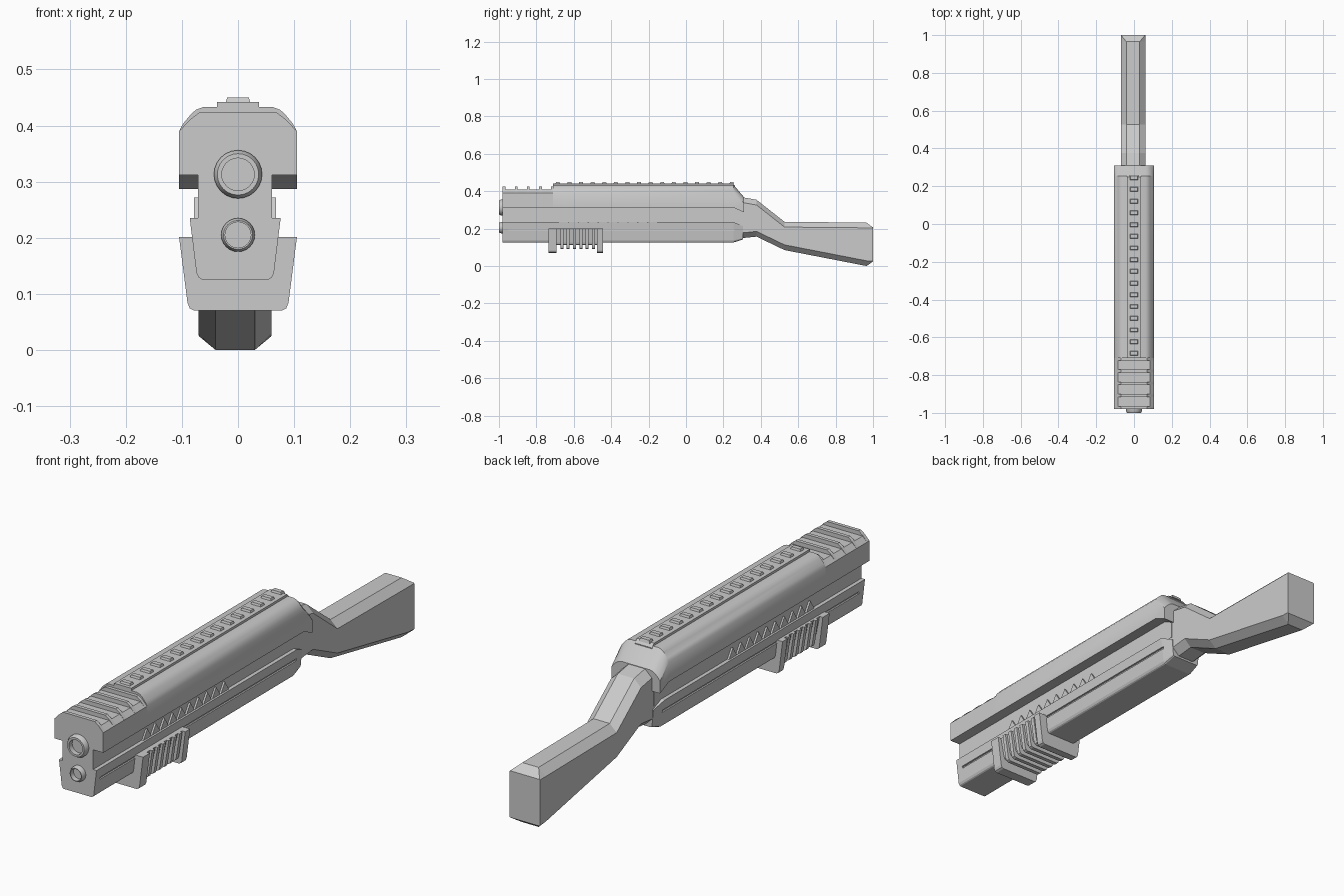
import bpy, bmesh, math

if "Cube" in bpy.data.objects:
    bpy.data.objects.remove(bpy.data.objects["Cube"])

CX = -0.005  # lower parts sit slightly off the centre line


def build(name, lofts):
    """Each loft is a list of rings of 3D points, skinned and capped."""
    bm = bmesh.new()
    for rings in lofts:
        vs = [[bm.verts.new(p) for p in ring] for ring in rings]
        n = len(vs[0])
        for a, b in zip(vs, vs[1:]):
            for i in range(n):
                j = (i + 1) % n
                bm.faces.new((a[i], a[j], b[j], b[i]))
        bm.faces.new(vs[0])
        bm.faces.new(vs[-1][::-1])
    bmesh.ops.recalc_face_normals(bm, faces=bm.faces)
    me = bpy.data.meshes.new(name)
    bm.to_mesh(me)
    bm.free()
    ob = bpy.data.objects.new(name, me)
    bpy.context.collection.objects.link(ob)
    return ob


def ring(y, half, cx=0.0):
    """Mirror a right-hand (x, z) half profile into a closed ring at y."""
    return ([(cx + x, y, z) for x, z in half] +
            [(cx - x, y, z) for x, z in reversed(half)])


def bar(half, y0, y1, cx=0.0):
    return [ring(y0, half, cx), ring(y1, half, cx)]


def box(x, z0, z1, y0, y1, cx=0.0):
    return bar([(x, z0), (x, z1)], y0, y1, cx)


def smooth(ob, angle):
    bpy.ops.object.select_all(action='DESELECT')
    ob.select_set(True)
    bpy.context.view_layer.objects.active = ob
    bpy.ops.object.shade_smooth_by_angle(angle=math.radians(angle))


# Upper cover with a sloping, downward-flared rear end
cover = [(0.105, 0.312), (0.105, 0.39), (0.098, 0.403), (0.084, 0.42),
         (0.075, 0.428), (0.062, 0.433)]
rear = [(0.105, 0.287), (0.105, 0.335), (0.098, 0.345), (0.084, 0.358),
        (0.075, 0.364), (0.062, 0.368)]
smooth(build("upper_cover", [[ring(-0.71, cover), ring(0.255, cover),
                              ring(0.31, rear)]]), 30)

# Lower front section of the cover and its cross ridges
nose = [(0.105, 0.312), (0.105, 0.39), (0.085, 0.408)]
build("front_cover", [bar(nose, -0.98, -0.705)])
ridge = [(0.105, 0.38), (0.105, 0.39), (0.084, 0.412), (0.068, 0.424)]
build("front_cover_ridges",
      [bar(ridge, y, y + 0.014) for y in (-0.98, -0.915, -0.85, -0.785, -0.723)])

# Top rail with raised bars
build("top_rail", [[ring(-0.71, [(0.037, 0.425), (0.037, 0.442)]),
                    ring(0.25, [(0.037, 0.425), (0.037, 0.442)]),
                    ring(0.262, [(0.037, 0.415), (0.037, 0.428)])]])
bars = []
for i in range(16):
    y = -0.685 + i * 0.062
    bars.append([[(s * w, y + t * d, z) for s, t in
                  ((-1, -1), (1, -1), (1, 1), (-1, 1))]
                 for w, d, z in ((0.023, 0.013, 0.438), (0.019, 0.009, 0.45))])
build("rail_bars", bars)

# Narrow body between the cover and the lower receiver
build("middle_body", [box(0.066, 0.225, 0.33, -0.98, 0.30, CX)])

# Triangular teeth along both sides of the body
teeth = []
for s in (-1, 1):
    for i in range(10):
        y = -0.68 + i * 0.053
        teeth.append([[(CX + s * x, y, 0.234), (CX + s * x, y + 0.05, 0.234),
                       (CX + s * x, y + 0.025, 0.272)] for x in (0.06, 0.073)])
build("side_teeth", teeth)

# Lower receiver with a long thin groove on each side
low = [(0.06, 0.126), (0.065, 0.129), (0.069, 0.137), (0.081, 0.235)]
low_end = [(0.056, 0.142), (0.06, 0.144), (0.062, 0.15), (0.068, 0.212)]
receiver = build("lower_receiver", [[ring(-0.98, low, CX), ring(0.255, low, CX),
                                     ring(0.305, low_end, CX)]])
cutter = build("groove_cutter", [
    [[(CX + s * x, y, z) for y, z in
      ((-0.95, 0.188), (0.26, 0.188), (0.26, 0.197), (-0.95, 0.197))]
     for x in (0.069, 0.12)] for s in (-1, 1)])
cutter.hide_render = True
mod = receiver.modifiers.new("grooves", 'BOOLEAN')
mod.operation = 'DIFFERENCE'
mod.object = cutter
bpy.context.view_layer.objects.active = receiver
bpy.ops.object.modifier_apply(modifier=mod.name)
bpy.data.objects.remove(cutter)

# Sliding fore grip: end plates, core and ribs
def grip(inset, bottom):
    return [(0.078 - inset, bottom), (0.086 - inset, bottom + 0.004),
            (0.09 - inset, bottom + 0.014), (0.105 - inset, 0.201)]


build("foregrip_plates", [bar(grip(0, 0.07), -0.735, -0.693),
                          bar(grip(0, 0.07), -0.475, -0.445)])
build("foregrip_core", [bar(grip(0.014, 0.112), -0.70, -0.47)])
build("foregrip_ribs", [bar(grip(0.005, 0.09), -0.672 + i * 0.034, -0.656 + i * 0.034)
                        for i in range(6)])

# Two muzzles: chamfered rings with recessed bores
def muzzle(name, z, outer, inner):
    steps = [(outer, -0.95), (outer, -0.989), (outer * 0.86, -1.0),
             (inner, -1.0), (inner, -0.97)]
    rings = [[(r * math.cos(a), y, z + r * math.sin(a))
              for a in (2 * math.pi * k / 24 for k in range(24))]
             for r, y in steps]
    smooth(build(name, [rings]), 30)


muzzle("upper_muzzle", 0.313, 0.043, 0.029)
muzzle("lower_muzzle", 0.205, 0.03, 0.023)

# Shoulder stock: chamfered section lofted along a bent path
def stock_ring(y, top, bottom, flat=0.035, c=0.028):
    return ring(y, [(flat, bottom), (0.065, bottom + c),
                    (0.065, top - c), (flat, top)], CX)


build("shoulder_stock", [[
    stock_ring(0.22, 0.366, 0.15), stock_ring(0.31, 0.366, 0.15),
    stock_ring(0.377, 0.354, 0.157), stock_ring(0.527, 0.236, 0.085),
    stock_ring(0.965, 0.232, 0.0), stock_ring(1.0, 0.206, 0.024, 0.064, 0.002)]])
